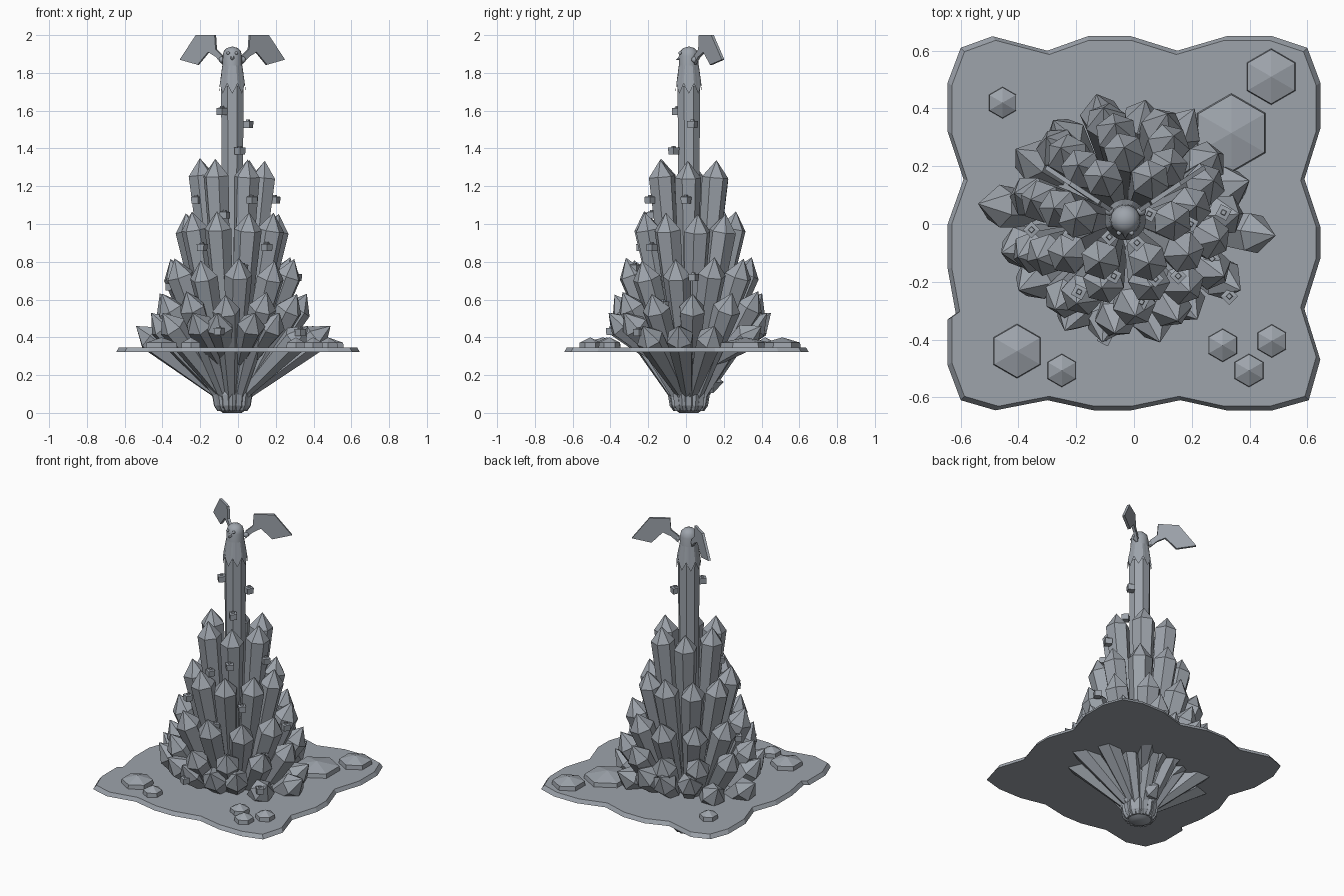
import bpy, bmesh, math, random
from mathutils import Vector

if "Cube" in bpy.data.objects:
    bpy.data.objects.remove(bpy.data.objects["Cube"])

random.seed(4)
CX, CY = -0.03, 0.015
stone = bpy.data.materials.new("blue_grey_stone")
stone.diffuse_color = (0.34, 0.37, 0.41, 1)
stone.use_nodes = True
stone.node_tree.nodes["Principled BSDF"].inputs["Base Color"].default_value = stone.diffuse_color


def finish(name, bm, smooth=None):
    bmesh.ops.recalc_face_normals(bm, faces=bm.faces)
    me = bpy.data.meshes.new(name)
    bm.to_mesh(me)
    bm.free()
    me.materials.append(stone)
    ob = bpy.data.objects.new(name, me)
    bpy.context.collection.objects.link(ob)
    if smooth:
        bpy.context.view_layer.objects.active = ob
        ob.select_set(True)
        bpy.ops.object.shade_smooth_by_angle(angle=math.radians(smooth))
        ob.select_set(False)
    return ob


def loft(bm, start, axis, rings, sides, turn=0.0):
    """Skin rings of (distance, radius) along an axis; radius 0 makes a point."""
    q = axis.to_track_quat('Z', 'Y')
    loops = []
    for d, r in rings:
        n = 1 if r == 0 else sides
        loops.append([bm.verts.new(start + q @ Vector((
            r * math.cos(turn + math.tau * i / sides),
            r * math.sin(turn + math.tau * i / sides), d))) for i in range(n)])
    for a, b in zip(loops, loops[1:]):
        for i in range(sides):
            j = (i + 1) % sides
            quad = [a[i % len(a)], a[j % len(a)], b[j % len(b)], b[i % len(b)]]
            bm.faces.new(list(dict.fromkeys(quad)))
    if len(loops[0]) > 1:
        bm.faces.new(loops[0][::-1])
    if len(loops[-1]) > 1:
        bm.faces.new(loops[-1])


def lathe(name, x, y, z, rings, sides, turn=0.0, smooth=None):
    bm = bmesh.new()
    loft(bm, Vector((x, y, z)), Vector((0, 0, 1)), rings, sides, turn)
    return finish(name, bm, smooth)


def prism(name, bottom, top):
    bm = bmesh.new()
    a = [bm.verts.new(p) for p in bottom]
    b = [bm.verts.new(p) for p in top]
    bm.faces.new(a[::-1])
    bm.faces.new(b)
    for i in range(len(a)):
        j = (i + 1) % len(a)
        bm.faces.new((a[i], a[j], b[j], b[i]))
    return finish(name, bm)


def crystal(name, start, tip, r):
    axis = tip - start
    length = axis.length
    shoulder = length - 1.3 * r
    bm = bmesh.new()
    loft(bm, start, axis.normalized(),
         [(0, r * 0.35), (shoulder, r), (length, 0)],
         6, random.uniform(0, 1))
    finish(name, bm)


# Wavy ground plate with a bevelled rim
outline = [(-.6, .61), (-.49, .65), (-.3, .6), (-.16, .65), (-.01, .65), (.15, .6),
           (.32, .65), (.48, .65), (.6, .61), (.645, .49), (.645, .33), (.59, .155),
           (.645, -.01), (.645, -.12), (.59, -.295), (.645, -.47), (.605, -.61),
           (.48, -.645), (.32, -.645), (.16, -.61), (-.01, -.645), (-.14, -.645),
           (-.3, -.61), (-.48, -.645), (-.6, -.61), (-.645, -.49), (-.645, -.33),
           (-.617, -.31), (-.645, -.155), (-.645, 0), (-.59, .155), (-.645, .32), (-.645, .49)]
prism("ground_plate", [(x, y, .322) for x, y in outline],
      [(x * .978, y * .978, .346) for x, y in outline])

# Rings of crystals fanning out of the bulb: count, tip radius, tip height, width, turn
rings = [(6, .172, 1.345, .07, -.03), (9, .25, 1.065, .073, .19),
         (10, .335, .82, .075, -.21), (11, .395, .64, .074, .05)]
for k, (n, rad, height, r, turn) in enumerate(rings):
    for i in range(n):
        a = turn + math.tau * i / n
        d = Vector((math.cos(a), math.sin(a), 0))
        tip = Vector((CX, CY, height + random.uniform(-.015, .005))) + d * rad
        crystal(f"crystal_tier_{k + 1}_{i + 1}", Vector((CX, CY, .05)) + d * .05, tip, r)

# Lowest spreading crystals; those toward front and back rise steeply from the plate
outer = [(-.54, .07), (.49, -.04), (.4, .15), (.37, -.23), (.09, -.41),
         (-.24, -.37), (-.11, -.41), (-.4, -.23), (-.46, -.1), (-.41, .26),
         (-.28, .36), (-.13, .45), (.04, .43), (.21, .4), (.22, -.33)]
for i, (x, y) in enumerate(outer):
    d = Vector((x - CX, y - CY, 0))
    u = d.normalized()
    z = .46 if d.length > .45 else .53
    if abs(u.y) > .6:
        start = Vector((CX, CY, .27)) + u * .16
    else:
        start = Vector((CX, CY, .08)) + u * .05
    crystal(f"crystal_low_{i + 1}", start, Vector((x, y, z)), .075)

# Stray chunk poking out under the plate
lump = bmesh.new()
loft(lump, Vector((-.02, .06, .15)), Vector((0, .98, .1)).normalized(),
     [(0, .045), (.08, .062), (.14, 0)], 6)
finish("chunk_below_plate", lump)

# Ribbed bulb at the foot
lathe("foot_bulb", CX, CY, 0, [(0, .05), (.03, .09), (.08, .1), (.13, .08)], 16, 0, 40)
for i in range(16):
    a = math.tau * i / 16
    d = Vector((math.cos(a), math.sin(a), 0))
    bm = bmesh.new()
    loft(bm, Vector((CX, CY, .012)) + d * .068, (d * .15 + Vector((0, 0, 1))).normalized(),
         [(0, .014), (.03, .029), (.09, .03), (.125, .012)], 6, a)
    finish(f"foot_petal_{i + 1}", bm)

# Central column
lathe("column", CX, CY, .05, [(0, .05), (1.68, .065)], 8, math.pi / 8)

# Head with domed top
lathe("head", CX, CY, 1.69, [(0, .055), (.06, .056), (.13, .053), (.2, .051),
                            (.225, .045), (.242, .028), (.25, 0)], 20, 0, 50)

# Pointed feather collar under the head
bm = bmesh.new()
N = 32
top, low = [], []
for i in range(N):
    a = math.tau * i / N
    c, s = math.cos(a), math.sin(a)
    dz = (1.69, 1.715, 1.745, 1.715)[i % 4]
    top.append(bm.verts.new((CX + .053 * c, CY + .053 * s, 1.84)))
    low.append(bm.verts.new((CX + .071 * c, CY + .071 * s, dz)))
for i in range(N):
    j = (i + 1) % N
    bm.faces.new((low[i], low[j], top[j], top[i]))
finish("feather_collar", bm)

# Beak and eyes
bm = bmesh.new()
loft(bm, Vector((CX, CY - .045, 1.88)), Vector((0, -1, -.5)).normalized(),
     [(0, .014), (.025, 0)], 6)
finish("beak", bm)
for s in (-1, 1):
    bm = bmesh.new()
    bmesh.ops.create_icosphere(bm, subdivisions=2, radius=.009)
    bmesh.ops.translate(bm, verts=bm.verts, vec=(CX + s * .022, CY - .046, 1.905))
    finish("eye", bm, 60)

# Bent wings swept backward: (distance out, height)
wing = [(.05, 1.845), (.05, 1.89), (.085, 1.925), (.09, 2.0), (.19, 2.0), (.275, 1.87),
        (.18, 1.843), (.125, 1.91), (.085, 1.885)]
for s in (-1, 1):
    def sheet(off):
        return [(CX + s * (u - .5 * off), CY + .66 * u + .85 * off, z) for u, z in wing]
    prism("wing_left" if s < 0 else "wing_right", sheet(-.008), sheet(.008))
    bm = bmesh.new()
    bmesh.ops.create_icosphere(bm, subdivisions=2, radius=.017)
    bmesh.ops.translate(bm, verts=bm.verts, vec=(CX + s * .055, CY + .03, 1.87))
    finish("wing_joint", bm, 60)

# Small lanterns: square box with a little knob
lanterns = [(-.085, -.045, 1.6), (.053, .035, 1.53), (.01, -.065, 1.39), (-.22, -.03, 1.13),
            (-.07, -.18, 1.05), (.074, -.19, 1.13), (.196, 0, 1.13), (-.19, -.235, .88),
            (.153, -.18, .88), (.026, -.27, .77), (-.355, -.02, .67), (-.23, -.24, .595),
            (.27, -.12, .575), (-.1, -.395, .435), (.33, -.25, .43), (.31, .04, .72)]
for x, y, z in lanterns:
    lathe("lantern", x, y, z - .022, [(0, .028), (.036, .03), (.038, .012), (.046, .01)],
          4, random.choice((0, .3)))

# Low hexagonal stones on the plate: x, y, radius
stones = [(-.455, .42, .055), (.475, .51, .098), (.337, .315, .138), (-.405, -.44, .095),
          (-.25, -.507, .058), (.307, -.42, .058), (.398, -.507, .058), (.477, -.405, .058)]
for x, y, r in stones:
    lathe("flat_stone", x, y, .34, [(0, r), (.032, r * .96), (.06, 0)], 6, math.pi / 6)
